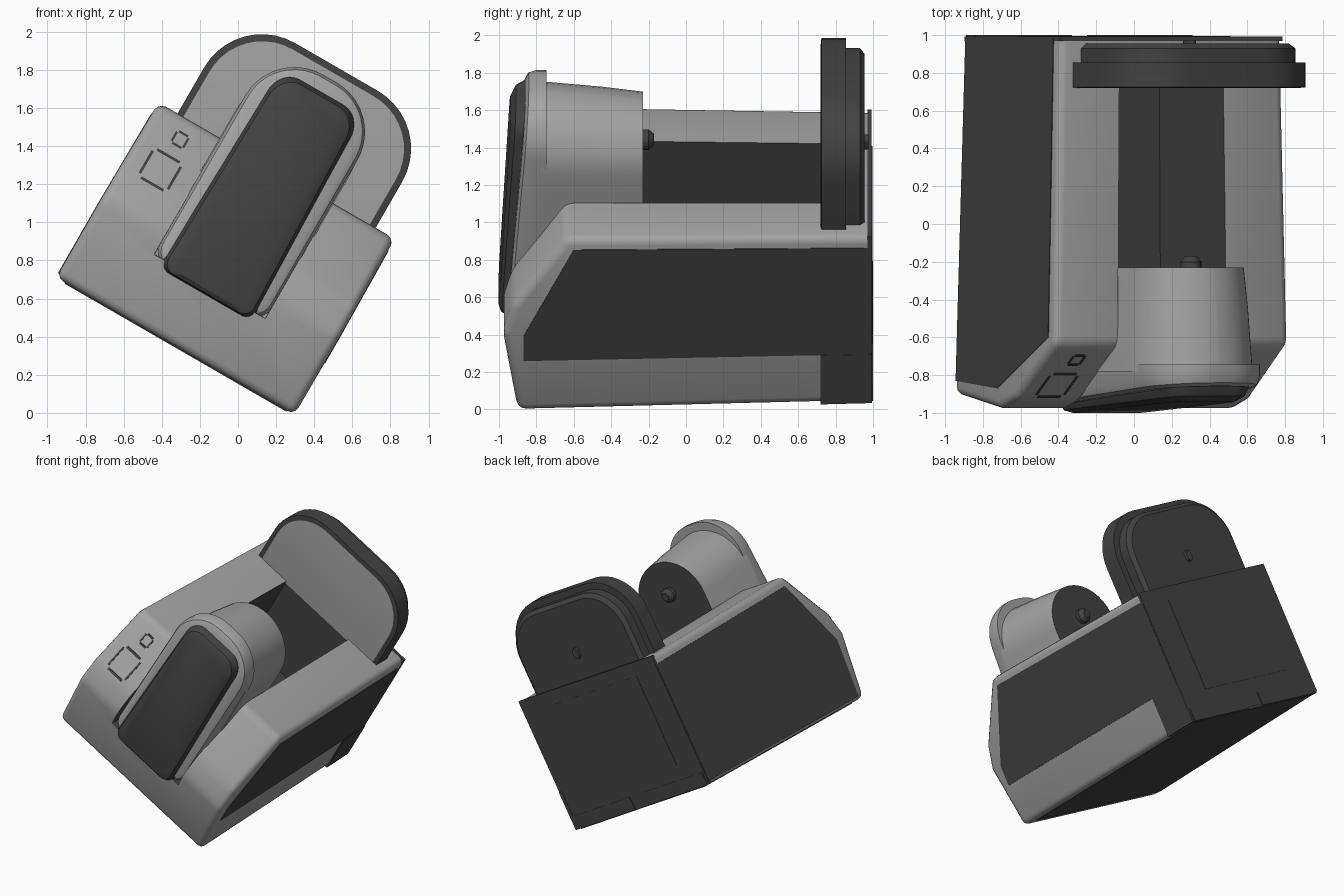
import bpy, bmesh, math
from mathutils import Matrix

if "Cube" in bpy.data.objects:
    bpy.data.objects.remove(bpy.data.objects["Cube"])

# Built upright in local axes (x = width, y = depth, z = height), then tilted 30 degrees about y.
C = -0.46                                   # local centre of the width
TILT = Matrix.Rotation(math.radians(30), 4, 'Y')
parts = []


def material(name, rgb):
    m = bpy.data.materials.new(name)
    m.diffuse_color = (*rgb, 1)
    m.use_nodes = True
    m.node_tree.nodes["Principled BSDF"].inputs["Base Color"].default_value = m.diffuse_color
    return m


LIGHT = material("light grey", (0.37, 0.37, 0.37))
DARK = material("dark grey", (0.055, 0.055, 0.055))


def make(name, bm, keep=True):
    bmesh.ops.recalc_face_normals(bm, faces=bm.faces)
    me = bpy.data.meshes.new(name)
    bm.to_mesh(me)
    bm.free()
    ob = bpy.data.objects.new(name, me)
    bpy.context.collection.objects.link(ob)
    me.materials.append(LIGHT)
    me.materials.append(DARK)
    if keep:
        parts.append(ob)
    return ob


def prism(name, pts, x0, x1, mat=1, bevel=0.0, keep=True):
    """Side profile of (y, z) points extruded across the width."""
    bm = bmesh.new()
    rings = [[bm.verts.new((x, y, z)) for y, z in pts] for x in (x0, x1)]
    bm.faces.new(rings[0])
    bm.faces.new(rings[1])
    for i in range(len(pts)):
        j = (i + 1) % len(pts)
        bm.faces.new((rings[0][i], rings[0][j], rings[1][j], rings[1][i]))
    bmesh.ops.recalc_face_normals(bm, faces=bm.faces)
    if bevel:
        edges = [e for e in bm.edges if min(v.co.y for v in e.verts) < 0.9]
        bmesh.ops.bevel(bm, geom=edges, offset=bevel, segments=3,
                        profile=0.5, affect='EDGES')
    for f in bm.faces:
        f.material_index = mat
    return make(name, bm, keep)


def box(name, x0, x1, y0, y1, z0, z1, mat=1, keep=True):
    return prism(name, [(y0, z0), (y1, z0), (y1, z1), (y0, z1)], x0, x1, mat, 0, keep)


def outline(half, z0, z1, rb, rt, n=10):
    """Rounded rectangle centred on C with bottom and top corner radii."""
    pts = []
    for sx, sz, r, a0 in ((1, 0, rb, -90), (1, 1, rt, 0), (-1, 1, rt, 90), (-1, 0, rb, 180)):
        cx = C + sx * (half - r)
        cz = z1 - r if sz else z0 + r
        for i in range(n + 1):
            a = math.radians(a0 + 90 * i / n)
            pts.append((cx + r * math.cos(a), cz + r * math.sin(a)))
    return pts


def loft(name, sections, mats):
    """sections: (outline, y, lean); mats: front cap, one per band, back cap."""
    bm = bmesh.new()
    rings = [[bm.verts.new((x, y + lean * (z - 0.5), z)) for x, z in o]
             for o, y, lean in sections]
    bm.faces.new(rings[0]).material_index = mats[0]
    for k, (a, b) in enumerate(zip(rings, rings[1:])):
        for i in range(len(a)):
            j = (i + 1) % len(a)
            bm.faces.new((a[i], a[j], b[j], b[i])).material_index = mats[k + 1]
    bm.faces.new(rings[-1]).material_index = mats[-1]
    bmesh.ops.remove_doubles(bm, verts=bm.verts, dist=1e-5)
    return make(name, bm)


# Main body: sloped-nose block with a channel cut along the top
body = prism("body", [(-0.9, 0.135), (-0.98, 0.62), (-0.93, 0.79), (-0.64, 1.205),
                      (0.99, 1.205), (0.99, 0.135)], C - 0.725, C + 0.725, 0, 0.045)
cutter = box("channel_cutter", C - 0.337, C + 0.337, -1.3, 0.73, 0.5, 1.6, 1, False)
cutter.hide_render = True
mod = body.modifiers.new("channel", 'BOOLEAN')
mod.object = cutter
mod.operation = 'DIFFERENCE'
mod.solver = 'EXACT'
bpy.context.view_layer.objects.active = body
bpy.ops.object.modifier_apply(modifier=mod.name)
bpy.data.objects.remove(cutter)
for p in body.data.polygons:
    c = p.center
    channel = abs(c.x - C) < 0.345 and 0.45 < c.z < 1.19 and c.y > -0.75
    p.material_index = 1 if channel or p.normal.y > 0.7 else 0

# Dark side panels, underside and rear pieces
prism("right_side_panel", [(-0.87, 0.45), (-0.87, 0.6), (-0.6, 1.135), (0.985, 1.135),
                           (0.985, 0.45)], C + 0.72, C + 0.729)
prism("left_side_panel", [(-0.83, 0.16), (-0.87, 0.6), (-0.6, 1.135), (0.985, 1.135),
                          (0.985, 0.16)], C - 0.729, C - 0.72)
box("right_rear_corner", C + 0.7, C + 0.731, 0.72, 0.995, 0.135, 0.45)
box("underside_panel", C - 0.67, C + 0.68, -0.8, 0.99, 0.129, 0.14)
box("rear_panel", C - 0.5, C + 0.45, 0.985, 0.996, 0.36, 1.1)
for s in (-1, 1):
    box("rear_foot_bar", C + s * 0.08, C + s * 0.71, 0.96, 1.0, 0.135, 0.24)
box("rear_cap", C - 0.727, C + 0.727, 0.97, 0.993, 0.15, 1.208)

# Body pieces narrow slightly toward the back
for ob in parts:
    for v in ob.data.vertices:
        f = (v.co.y + 1) / 2
        v.co.x = C + (v.co.x - C) * (1 - 0.065 * f)
        v.co.z = 1.2 - (1.2 - v.co.z) * (1 - 0.045 * f) - 0.015 * f

# Upright back plate with a light front face, and a smaller dark backing
loft("back_plate", [(outline(0.565, 1.17, 1.795, 0.02, 0.32), 0.72, 0),
                    (outline(0.6, 1.165, 1.83, 0.02, 0.35), 0.724, 0),
                    (outline(0.6, 1.165, 1.83, 0.02, 0.35), 0.855, 0)], [0, 1, 1, 1])
loft("back_plate_backing", [(outline(0.55, 1.15, 1.78, 0.02, 0.31), 0.85, 0),
                            (outline(0.55, 1.15, 1.78, 0.02, 0.31), 0.93, 0),
                            (outline(0.52, 1.15, 1.75, 0.02, 0.29), 0.955, 0)], [1, 1, 1, 1])
loft("back_plate_stud", [(outline(0.03, 1.34, 1.43, 0.03, 0.03), 0.94, 0),
                         (outline(0.025, 1.345, 1.425, 0.025, 0.025), 0.975, 0)], [1, 1, 1])

# Head: tapered barrel lying in the channel, flared rim, dark front pad, rear knob
loft("head_barrel", [(outline(0.345, 0.48, 1.705, 0.05, 0.34), -0.78, 0),
                     (outline(0.328, 0.5, 1.675, 0.05, 0.325), -0.45, 0),
                     (outline(0.31, 0.52, 1.647, 0.05, 0.307), -0.23, 0)], [0, 0, 0, 1])
loft("head_rim", [(outline(0.295, 0.49, 1.71, 0.1, 0.25), -0.955, 0.08),
                  (outline(0.325, 0.48, 1.745, 0.1, 0.28), -0.94, 0.08),
                  (outline(0.34, 0.47, 1.76, 0.1, 0.3), -0.9, 0.08),
                  (outline(0.34, 0.47, 1.76, 0.1, 0.3), -0.745, 0)], [0, 0, 0, 0, 0])


def pad_outline(inset):
    # Pad is a little narrower toward its top
    return [(C + (x - C) * (1 - 0.1 * (z - 0.46)), z) for x, z in
            outline(0.285 - inset, 0.45 + inset * 0.4, 1.68 - inset, 0.06, 0.13)]


loft("head_front_pad", [(pad_outline(0.07), -1.0, 0.055),
                        (pad_outline(0.025), -0.985, 0.065),
                        (pad_outline(0), -0.94, 0.075),
                        (pad_outline(0), -0.88, 0.07)], [1] * 5)
loft("head_rear_knob", [(outline(0.055, 1.345, 1.455, 0.055, 0.055, 4), -0.25, 0),
                        (outline(0.055, 1.345, 1.455, 0.055, 0.055, 4), -0.2, 0),
                        (outline(0.03, 1.37, 1.43, 0.03, 0.03, 4), -0.17, 0)], [1] * 4)


# Thin square outlines marking the two controls on the left slope
def slope_y(z):
    return -0.93 + (z - 0.79) * 0.29 / 0.415


def slope_bar(name, x0, x1, z0, z1):
    a, b = slope_y(z0), slope_y(z1)
    prism(name, [(a - 0.004, z0), (b - 0.004, z1), (b + 0.004, z1), (a + 0.004, z0)], x0, x1)


for name, x, z, h, t in (("large_control", -0.99, 0.9, 0.085, 0.014),
                         ("small_control", -0.98, 1.09, 0.035, 0.012)):
    for s in (-1, 1):
        xs, zs = x + s * h, z + s * h
        slope_bar(name + "_side", xs - t / 2, xs + t / 2, z - h * 0.8, z + h * 0.8)
        slope_bar(name + "_edge", x - h * 0.8, x + h * 0.8, zs - t / 2, zs + t / 2)

# Tilt everything and shade
for ob in parts:
    ob.data.transform(TILT)
    bpy.ops.object.select_all(action='DESELECT')
    ob.select_set(True)
    bpy.context.view_layer.objects.active = ob
    bpy.ops.object.shade_smooth_by_angle(angle=math.radians(32))
